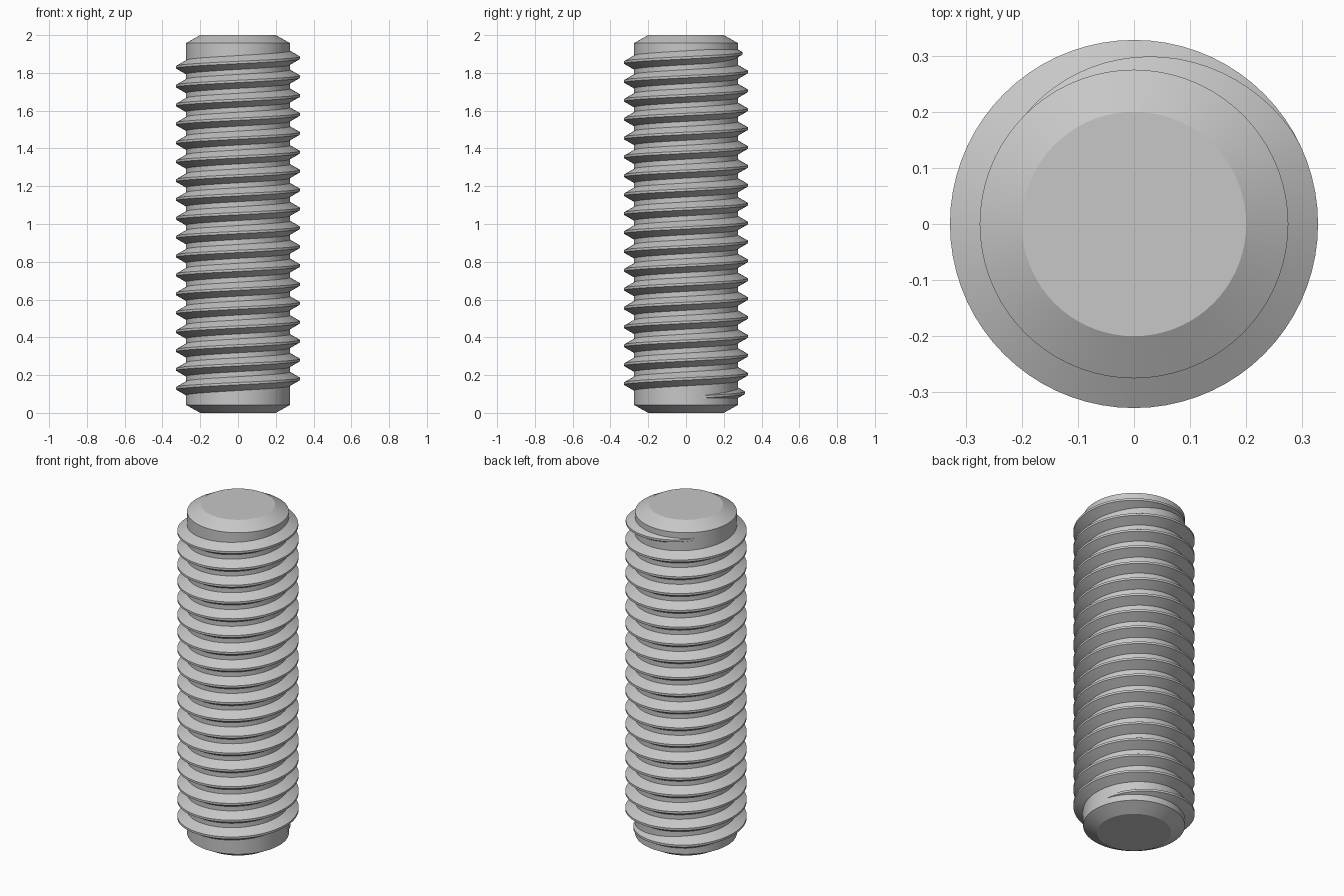
import bpy
import bmesh
from math import sin, cos, tan, pi, radians

cube = bpy.data.objects.get("Cube")
if cube:
    bpy.data.objects.remove(cube, do_unlink=True)

SIDES = 72
LENGTH = 2.0
CORE_R = 0.275
THREAD_R = 0.328
END_R = 0.2
CHAMFER = 0.042
PITCH = 0.1
CREST = PITCH / 8
BURY = 0.012          # how far the thread sinks into the core
HELIX_Z = 0.08        # crest height where the helix crosses +x

steel = bpy.data.materials.new("plain_grey_steel")
steel.use_nodes = True
GREY = (0.57, 0.57, 0.57, 1)
steel.diffuse_color = GREY
steel.node_tree.nodes["Principled BSDF"].inputs["Base Color"].default_value = GREY


def finish(bm, name):
    bmesh.ops.recalc_face_normals(bm, faces=bm.faces)
    mesh = bpy.data.meshes.new(name)
    bm.to_mesh(mesh)
    bm.free()
    mesh.materials.append(steel)
    obj = bpy.data.objects.new(name, mesh)
    bpy.context.collection.objects.link(obj)
    bpy.ops.object.select_all(action="DESELECT")
    obj.select_set(True)
    bpy.context.view_layer.objects.active = obj
    bpy.ops.object.shade_smooth_by_angle(angle=radians(25))
    return obj


def ring_point(bm, r, angle, z):
    return bm.verts.new((r * cos(angle), r * sin(angle), z))


# Core: cylinder with a chamfer at both ends
bm = bmesh.new()
profile = [(END_R, 0), (CORE_R, CHAMFER), (CORE_R, LENGTH - CHAMFER), (END_R, LENGTH)]
rings = [[ring_point(bm, r, 2 * pi * i / SIDES, z) for i in range(SIDES)]
         for r, z in profile]
for low, high in zip(rings, rings[1:]):
    for i in range(SIDES):
        j = (i + 1) % SIDES
        bm.faces.new((low[i], low[j], high[j], high[i]))
bm.faces.new(rings[0][::-1])
bm.faces.new(rings[-1])
finish(bm, "rod_core")

# Thread: trapezoid ridge swept up a right-handed helix, fading out at both ends
bm = bmesh.new()
start, start_full = radians(10), radians(125)
end_full, end = radians(28) + 36 * pi, radians(143) + 36 * pi
step = 2 * pi / SIDES
count = round((end - start) / step)
sections = []
for i in range(count + 1):
    a = start + i * step
    fade = min(1, (a - start) / (start_full - start), (end - a) / (end - end_full))
    height = -0.004 + (THREAD_R - CORE_R + 0.004) * max(0, fade)
    z = HELIX_Z + PITCH * a / (2 * pi)
    half_base = CREST / 2 + (height + BURY) * tan(radians(30))
    shape = [(CORE_R - BURY, -half_base), (CORE_R + height, -CREST / 2),
             (CORE_R + height, CREST / 2), (CORE_R - BURY, half_base)]
    sections.append([ring_point(bm, r, a, z + dz) for r, dz in shape])
for s, t in zip(sections, sections[1:]):
    for k in range(4):
        m = (k + 1) % 4
        bm.faces.new((s[k], t[k], t[m], s[m]))
bm.faces.new(sections[0])
bm.faces.new(sections[-1][::-1])
finish(bm, "helical_thread")
